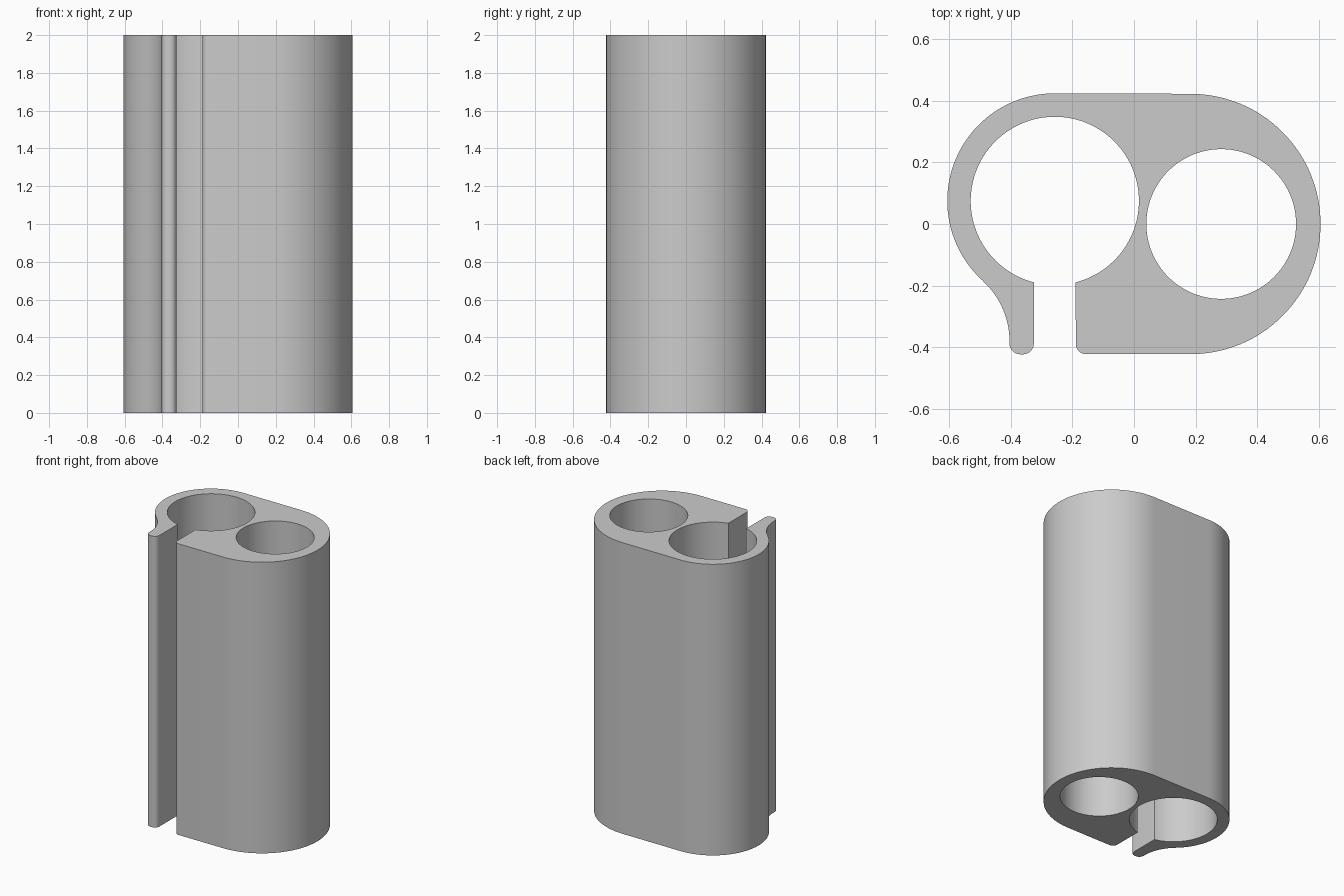
import bpy, bmesh
from math import sin, cos, radians

cube = bpy.data.objects.get("Cube")
if cube:
    bpy.data.objects.remove(cube)

HEIGHT = 2.0
BIG, SMALL, END = (-0.257, 0.075), (0.283, 0.0), (0.183, 0.0)   # bore and end centres
GAP = 0.068                                                      # half width of the slot


def arc(centre, radius, start, end, steps):
    """Points along an arc, angles in degrees."""
    angles = [radians(start + (end - start) * i / steps) for i in range(steps + 1)]
    return [(centre[0] + radius * cos(a), centre[1] + radius * sin(a)) for a in angles]


# Outline, counter-clockwise: rounded end, top flat, clip arm, flared lip, bore, slot wall
lip, wall = BIG[0] - GAP, BIG[0] + GAP
outline = (
    arc(END, 0.4225, -90, 90, 64)
    + arc(BIG, 0.349, 90, 228, 56)
    + arc((-0.669, -0.381), 0.265, 48, 0, 20)
    + arc((lip - 0.044, -0.388), 0.035, 180, 270, 8)
    + arc((lip - 0.035, -0.388), 0.035, 270, 360, 8)
    + arc(BIG, 0.273, 255.6, -75.6, 112)
    + arc((wall + 0.033, -0.389), 0.033, 180, 270, 8)
)
small_bore = arc(SMALL, 0.243, 360, 0, 96)[:-1]

# Filled curve with a hole, extruded to full height
curve = bpy.data.curves.new("clip_profile", "CURVE")
curve.dimensions = "2D"
curve.fill_mode = "BOTH"
curve.extrude = HEIGHT / 2
for points in (outline, small_bore):
    spline = curve.splines.new("POLY")
    spline.points.add(len(points) - 1)
    for point, (x, y) in zip(spline.points, points):
        point.co = (x, y, 0, 1)
    spline.use_cyclic_u = True

clip = bpy.data.objects.new("double_tube_clip", curve)
bpy.context.collection.objects.link(clip)
bpy.ops.object.select_all(action="DESELECT")
clip.select_set(True)
bpy.context.view_layer.objects.active = clip
bpy.ops.object.convert(target="MESH")
clip = bpy.context.object

# Weld caps to walls and stand the part on the ground
bm = bmesh.new()
bm.from_mesh(clip.data)
bmesh.ops.remove_doubles(bm, verts=bm.verts, dist=0.0001)
bmesh.ops.translate(bm, verts=bm.verts, vec=(0, 0, HEIGHT / 2))
bmesh.ops.recalc_face_normals(bm, faces=bm.faces)
bm.to_mesh(clip.data)
bm.free()
bpy.ops.object.shade_smooth_by_angle(angle=radians(30))

# Plain grey plastic
grey = bpy.data.materials.new("grey_plastic")
grey.use_nodes = True
colour = (0.6, 0.6, 0.6, 1)
grey.diffuse_color = colour
grey.node_tree.nodes["Principled BSDF"].inputs["Base Color"].default_value = colour
clip.data.materials.clear()
clip.data.materials.append(grey)
